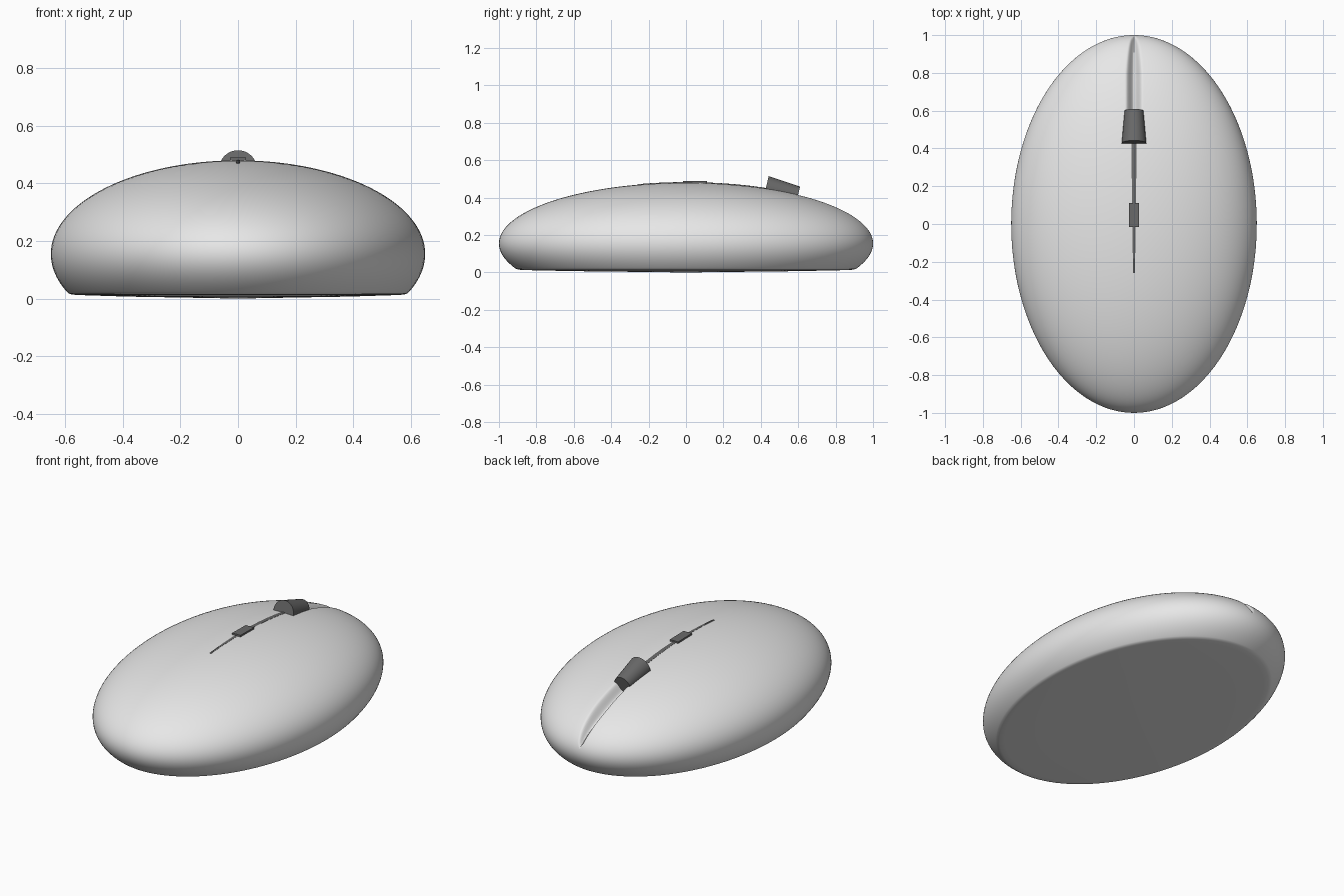
import bpy, bmesh, math
from mathutils import Vector, Matrix

if "Cube" in bpy.data.objects:
    bpy.data.objects.remove(bpy.data.objects["Cube"])

# overall sizes of the shell
RX, RY, RZ, ZC = 0.65, 1.0, 0.325, 0.155


def material(name, v):
    m = bpy.data.materials.new(name)
    m.diffuse_color = (v, v, v, 1)
    m.use_nodes = True
    m.node_tree.nodes["Principled BSDF"].inputs["Base Color"].default_value = m.diffuse_color
    return m


light_grey = material("light_grey_plastic", 0.8)
dark_grey = material("dark_grey_rubber", 0.14)


def add_object(name, bm, mat):
    bmesh.ops.recalc_face_normals(bm, faces=bm.faces)
    me = bpy.data.meshes.new(name)
    bm.to_mesh(me)
    bm.free()
    ob = bpy.data.objects.new(name, me)
    bpy.context.collection.objects.link(ob)
    me.materials.append(mat)
    return ob


def clamp(v):
    return max(0.0, min(1.0, v))


def smooth(v):
    v = clamp(v)
    return v * v * (3 - 2 * v)


def top_z(y):
    return ZC + RZ * math.sqrt(1 - (y / RY) ** 2)


# Shell: elliptical rings, denser near the button groove
def shell():
    bm = bmesh.new()
    half = 90
    # angles from the back tip, packed closely around it
    angles = [math.copysign(math.pi * abs(s / half) ** 1.8, s) for s in range(-half, half)]
    # profile: (radius ratio, height, latitude)
    profile = []
    for i in range(1, 77):
        phi = math.radians(90 - i * 1.5)
        profile.append((math.cos(phi), ZC + RZ * math.sin(phi), phi))
    profile += [(r, z, -1) for r, z in
                ((0.906, 0.018), (0.89, 0.0145), (0.86, 0.0125), (0.6, 0.007), (0.25, 0.003))]
    rings = []
    for r, z, phi in profile:
        ring = []
        for a in angles:
            p = Vector((RX * r * math.sin(a), RY * r * math.cos(a), z))
            # groove between the two buttons
            deg = math.degrees(phi)
            t = clamp((deg - 7) / 30)
            if p.y > 0 and t > 0:
                width = 0.045 * math.sqrt(t)
                d = 0.05 * math.sqrt(t) * smooth((62 - deg) / 9)
                d *= smooth(1 - abs(p.x) / width)
                n = Vector((p.x / RX ** 2, p.y / RY ** 2, (p.z - ZC) / RZ ** 2)).normalized()
                p -= n * d
            ring.append(bm.verts.new(p))
        rings.append(ring)
    n = len(angles)
    for a, b in zip(rings, rings[1:]):
        for i in range(n):
            bm.faces.new((a[i], a[(i + 1) % n], b[(i + 1) % n], b[i]))
    for ring, z in ((rings[0], ZC + RZ), (rings[-1], 0.0)):
        c = bm.verts.new((0, 0, z))
        for i in range(n):
            bm.faces.new((c, ring[i], ring[(i + 1) % n]))
    for f in bm.faces:
        f.smooth = True
    return add_object("mouse_shell", bm, light_grey)


shell()

# Scroll wheel: tapered drum sunk into the shell
bm = bmesh.new()
start, end = Vector((0, 0.427, 0.452)), Vector((0, 0.598, 0.410))
axis = end - start
turn = axis.to_track_quat('Z', 'Y').to_matrix().to_4x4()
bmesh.ops.create_cone(bm, cap_ends=True, segments=40, radius1=0.065, radius2=0.05,
                      depth=axis.length,
                      matrix=Matrix.Translation((start + end) / 2) @ turn)
wheel = add_object("scroll_wheel", bm, dark_grey)
bpy.context.view_layer.objects.active = wheel
wheel.select_set(True)
bpy.ops.object.shade_smooth_by_angle(angle=math.radians(35))

# Small button plate on the crown
bm = bmesh.new()
bmesh.ops.create_cube(bm, size=1, matrix=Matrix.Translation((0, 0.048, 0.477))
                      @ Matrix.Rotation(math.radians(-1.0), 4, 'X')
                      @ Matrix.Diagonal((0.054, 0.128, 0.024, 1)))
add_object("mode_button", bm, dark_grey)

# Centre seam: thin tapered strip that follows the crown
bm = bmesh.new()
rows = []
steps = 36
for i in range(steps + 1):
    y = -0.26 + 0.70 * i / steps
    w = 0.006 + 0.006 * smooth(i / steps * 1.3)
    z = top_z(y)
    rows.append([bm.verts.new((x, y, z + h)) for x, h in
                 ((-w, -0.008), (-w, 0.001), (0, 0.003), (w, 0.001), (w, -0.008))])
for a, b in zip(rows, rows[1:]):
    for i in range(5):
        j = (i + 1) % 5
        bm.faces.new((a[i], a[j], b[j], b[i]))
bm.faces.new(rows[0])
bm.faces.new(rows[-1])
add_object("centre_seam", bm, dark_grey)
